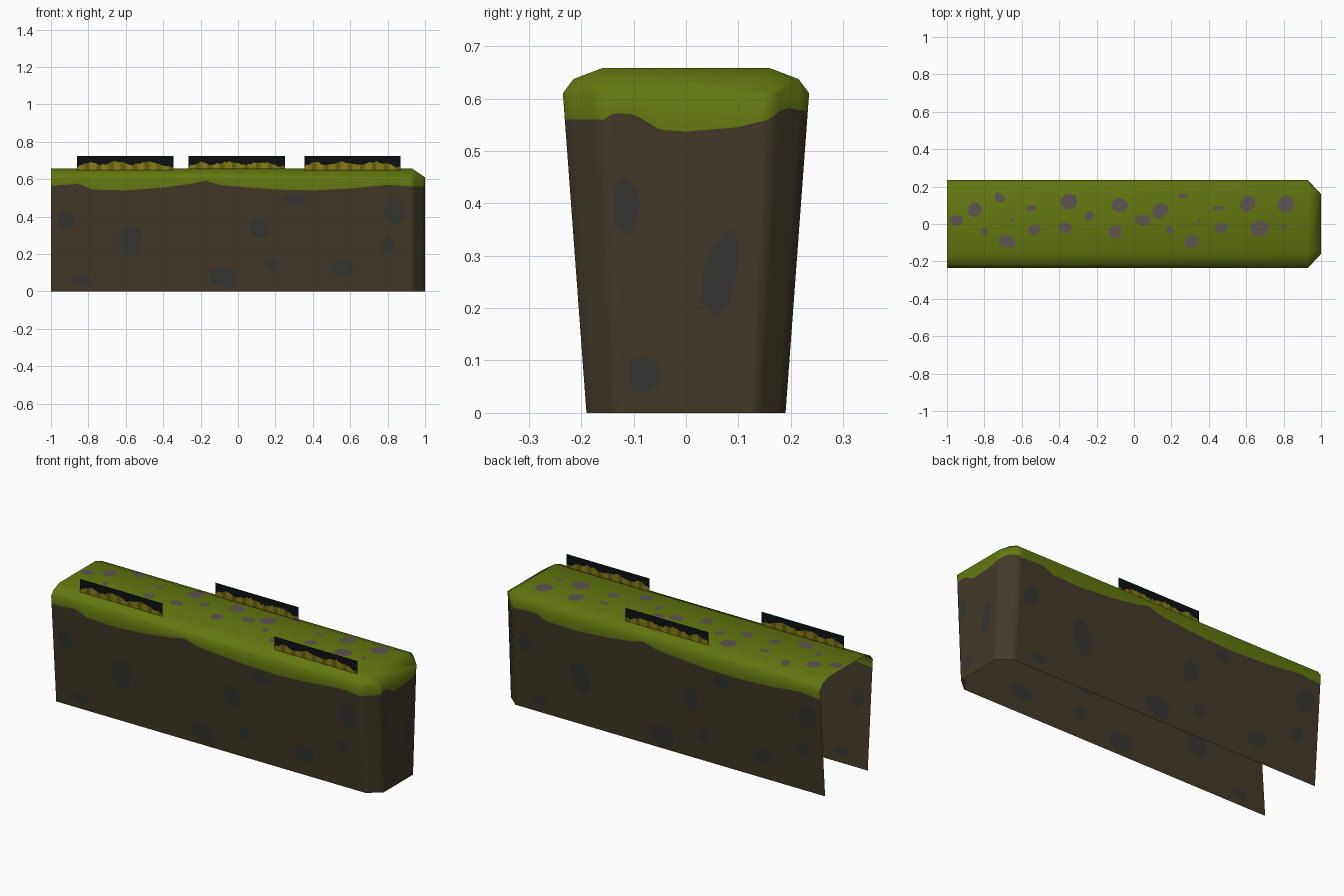
import bpy, bmesh, math, random
from mathutils import Vector

if "Cube" in bpy.data.objects:
    bpy.data.objects.remove(bpy.data.objects["Cube"])

random.seed(4)


def mat(name, col):
    m = bpy.data.materials.new(name)
    m.diffuse_color = (*col, 1)
    m.use_nodes = True
    m.node_tree.nodes["Principled BSDF"].inputs["Base Color"].default_value = m.diffuse_color
    return m


DIRT = mat("dirt brown", (0.055, 0.042, 0.022))
MOSS = mat("moss green", (0.125, 0.185, 0.005))
SLATE = mat("dark slate", (0.036, 0.036, 0.032))
STONE = mat("grey stone", (0.11, 0.09, 0.083))
BLACK = mat("near black", (0.004, 0.005, 0.006))
YELLOW = mat("grass yellow", (0.24, 0.20, 0.006))
OLIVE = mat("dark grass", (0.13, 0.11, 0.005))


def finish(bm, name, mats, smooth=False):
    me = bpy.data.meshes.new(name)
    bm.to_mesh(me)
    bm.free()
    for m in mats:
        me.materials.append(m)
    ob = bpy.data.objects.new(name, me)
    bpy.context.collection.objects.link(ob)
    if smooth:
        bpy.ops.object.select_all(action='DESELECT')
        ob.select_set(True)
        bpy.context.view_layer.objects.active = ob
        bpy.ops.object.shade_smooth_by_angle(angle=math.radians(60))
    return ob


def interp(table, t):
    if t <= table[0][0]:
        return table[0][1]
    for (a, u), (b, v) in zip(table, table[1:]):
        if t <= b:
            return u + (v - u) * (t - a) / (b - a)
    return table[-1][1]


# Lower edge of the moss along the side and round the nose
SIDE = [(-1, .565), (-.85, .575), (-.78, .545), (-.6, .54), (-.4, .555), (-.25, .575),
        (-.17, .593), (-.1, .57), (0, .56), (.2, .545), (.4, .54), (.6, .55), (.8, .57), (.93, .56)]
NOSE = [(-.235, .56), (-.16, .56), (-.14, .572), (-.1, .57), (-.05, .54), (0, .537),
        (.1, .545), (.16, .56), (.19, .583), (.235, .575)]
WRAP = -0.07            # the back repeats the front pattern, mirrored and shifted
RIM, TOP, X0, X1 = 0.61, 0.658, -1.0, 0.93


def moss_edge(x, y):
    if x > X1 - 1e-4:
        return interp(NOSE, y)
    return interp(SIDE, x if y < 0 else WRAP - x)


# Open-ended, open-bottomed block: wall swept round three sides
bm = bmesh.new()
low = [(X0, -.19), (X1, -.19), (1, -.13), (1, .13), (X1, .19), (X0, .19)]
high = [(X0, -.235), (X1, -.235), (1, -.16), (1, .16), (X1, .235), (X0, .235)]
steps = [96, 4, 24, 4, 96]
cols, starts = [], [0]
for k, n in enumerate(steps):
    for i in range(n + (k == 4)):
        t = i / n
        b = Vector((*low[k], 0)).lerp(Vector((*low[k + 1], 0)), t)
        h = Vector((*high[k], RIM)).lerp(Vector((*high[k + 1], RIM)), t)
        cols.append([bm.verts.new(p) for p in (b, b.lerp(h, moss_edge(h.x, h.y) / RIM), h)])
    starts.append(starts[-1] + n)
for a, b in zip(cols, cols[1:]):
    for r in range(2):
        bm.faces.new((a[r], b[r], b[r + 1], a[r + 1])).material_index = r


def rim(k):
    return [c[2] for c in cols[starts[k]:starts[k + 1] + 1]]


# Bevelled shoulders and flat top
def pair(y, z):
    return [bm.verts.new((x, y, z)) for x in (X0, X1)]


f1, f2, b1, b2 = pair(-.215, .637), pair(-.16, TOP), pair(.215, .637), pair(.16, TOP)
caps = [rim(0) + [f1[1], f1[0]],
        [f1[0], f1[1], f2[1], f2[0]],
        [f2[0], f2[1], b2[1], b2[0]],
        [b2[0], b2[1], b1[1], b1[0]],
        rim(4) + [b1[0], b1[1]],
        rim(2) + [b2[1], f2[1]],
        rim(1) + [f1[1]],
        [rim(1)[-1], f2[1], f1[1]],
        rim(3) + [b1[1]],
        [rim(3)[0], b1[1], b2[1]]]
for c in caps:
    bm.faces.new(c).material_index = 1
bmesh.ops.recalc_face_normals(bm, faces=bm.faces)
if max(bm.faces, key=lambda f: f.calc_center_median().z).normal.z < 0:
    bmesh.ops.reverse_faces(bm, faces=bm.faces)
finish(bm, "earth_block", [DIRT, MOSS], True)


# Irregular flat patches laid just off a surface, on both of its sides
def patch(bm, u, v, ru, rv, place, normal, n):
    tilt = random.uniform(-.25, .25)
    ring = []
    for i in range(n):
        a = math.tau * i / n
        r = random.uniform(.85, 1.12)
        du, dv = ru * r * math.cos(a), rv * r * math.sin(a)
        ring.append(place(u + du + tilt * dv, v + dv))
    normal = Vector(normal)
    for s in (1, -1):
        f = bm.faces.new([bm.verts.new(Vector(p) + normal * .002 * s) for p in ring])
        f.normal_update()
        if f.normal.dot(normal) * s < 0:
            f.normal_flip()


def half(z):
    return .19 + .045 * z / RIM


# Slate spots on the walls
spots = [(-.92, .385, .045, .055), (-.58, .27, .06, .095), (-.84, .065, .05, .03),
         (-.08, .075, .075, .06), (.115, .335, .055, .065), (.18, .145, .04, .04),
         (.305, .49, .055, .035), (.555, .125, .065, .045), (.84, .43, .06, .07), (.8, .24, .04, .045)]
bm = bmesh.new()
for x, z, rx, rz in spots:
    patch(bm, x, z, rx, rz, lambda u, v: (u, -half(v), v), (0, -1, 0), 10)
    patch(bm, WRAP - x, z, rx, rz, lambda u, v: (max(u, -.999), half(v), v), (0, 1, 0), 10)
for y, z, ry, rz in [(-.115, .395, .025, .055), (.068, .265, .033, .09), (-.08, .075, .031, .036)]:
    patch(bm, y, z, ry, rz, lambda u, v: (1, u, v), (1, 0, 0), 10)
finish(bm, "slate_spots", [SLATE])

# Stones set in the mossy top
stones = [(-.95, .02, .04, .028), (-.85, .075, .04, .045), (-.72, .14, .028, .03), (-.8, -.04, .018, .024),
          (-.68, -.095, .043, .037), (-.65, .02, .01, .01), (-.55, .085, .03, .015), (-.53, -.03, .033, .03),
          (-.37, -.02, .04, .03), (-.35, .12, .05, .042), (-.24, .045, .025, .03), (-.10, -.04, .038, .035),
          (-.08, .1, .048, .043), (.05, .02, .045, .03), (.14, .07, .043, .045), (.19, -.03, .02, .025),
          (.26, .15, .03, .014), (.31, -.095, .043, .035), (.35, .015, .01, .01), (.45, .085, .03, .014),
          (.47, -.02, .035, .03), (.61, .11, .04, .043), (.67, -.025, .055, .042),
          (.81, .11, .048, .05), (.8, -.02, .012, .02)]
bm = bmesh.new()
for x, y, rx, ry in stones:
    patch(bm, x, y, rx, ry, lambda u, v: (u, v, TOP), (0, 0, 1), 7)
finish(bm, "top_stones", [STONE])


# Upright grass cards with a ragged blade line against a dark backing
def grass_card(name, x0, y):
    bm = bmesh.new()
    n, w, z0, z1 = 40, .515, .65, .724
    tops = []
    for i in range(n + 1):
        t = i / n
        z = .685 + .007 * math.sin(t * 19) + random.uniform(-.005, .006)
        tops.append(z - .02 * max(0, 1 - 8 * min(t, 1 - t)))
    cs = [[bm.verts.new((x0 + w * i / n, y, z)) for z in (z0, tops[i], z1)] for i in range(n + 1)]
    for i, (a, b) in enumerate(zip(cs, cs[1:])):
        bm.faces.new((a[0], b[0], b[1], a[1])).material_index = 1 if i % 5 < 3 else 2
        bm.faces.new((a[1], b[1], b[2], a[2])).material_index = 0
    finish(bm, name, [BLACK, YELLOW, OLIVE])


for i, (x, y) in enumerate([(-.86, -.18), (-.265, .18), (.355, -.18)]):
    grass_card(f"grass_card_{i + 1}", x, y)
